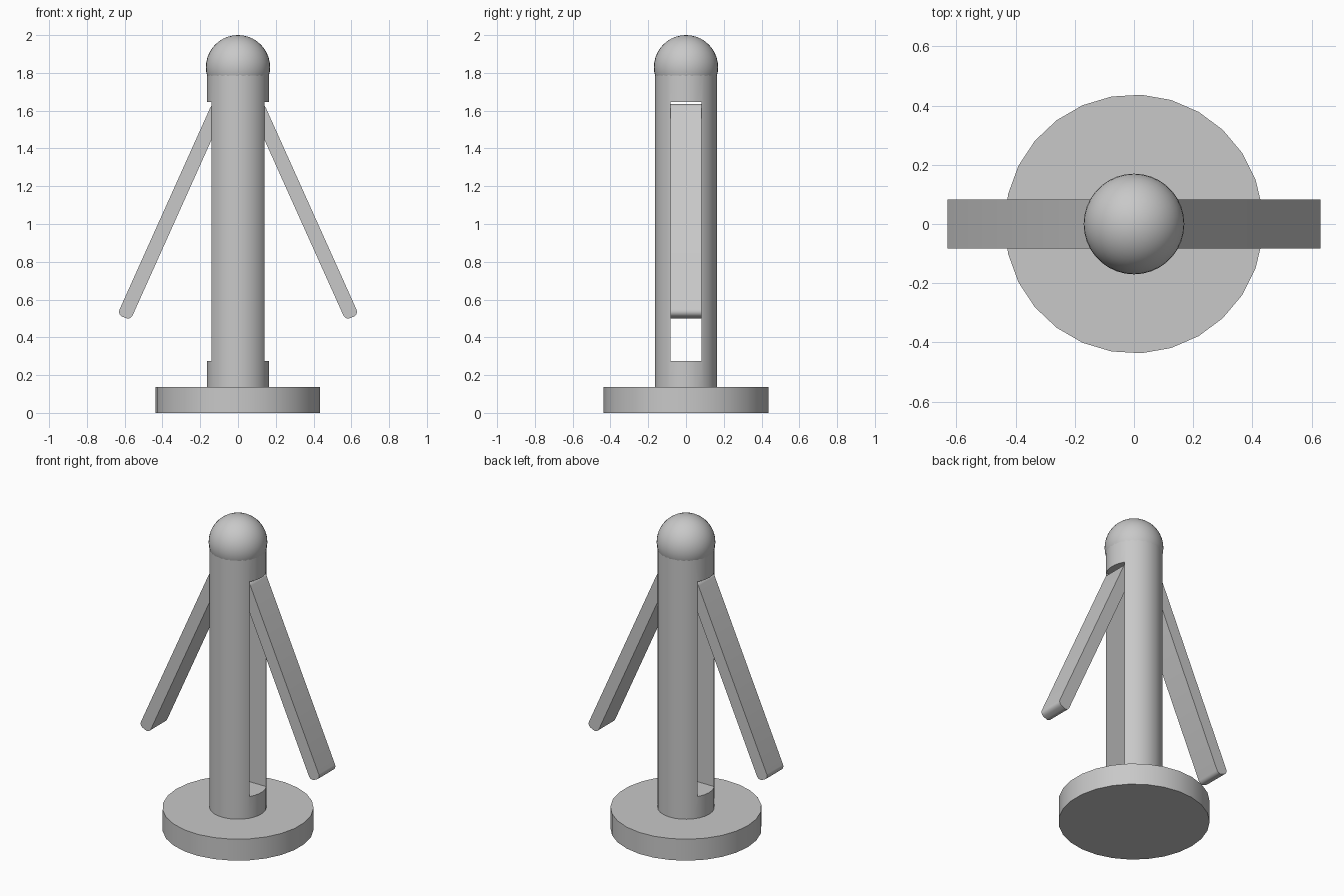
import bpy, bmesh, math
from mathutils import Matrix

if "Cube" in bpy.data.objects:
    bpy.data.objects.remove(bpy.data.objects["Cube"], do_unlink=True)

SIDES = 27
GREY = (0.58, 0.58, 0.58, 1.0)

grey = bpy.data.materials.new("plain_grey")
grey.use_nodes = True
grey.diffuse_color = GREY
grey.node_tree.nodes["Principled BSDF"].inputs["Base Color"].default_value = GREY


def finish(name, bm):
    """Turn a bmesh into a named grey object."""
    mesh = bpy.data.meshes.new(name)
    bm.to_mesh(mesh)
    bm.free()
    obj = bpy.data.objects.new(name, mesh)
    bpy.context.collection.objects.link(obj)
    mesh.materials.append(grey)
    return obj


def activate(obj):
    bpy.ops.object.select_all(action='DESELECT')
    obj.select_set(True)
    bpy.context.view_layer.objects.active = obj


def smooth(obj):
    activate(obj)
    bpy.ops.object.shade_smooth_by_angle(angle=math.radians(32))


def cylinder(name, radius, z0, z1):
    bm = bmesh.new()
    place = Matrix.Translation((0, 0, (z0 + z1) / 2)) @ Matrix.Rotation(math.pi / 2, 4, 'Z')
    bmesh.ops.create_cone(bm, cap_ends=True, segments=SIDES, radius1=radius,
                          radius2=radius, depth=z1 - z0, matrix=place)
    return finish(name, bm)


def box(size, centre=(0, 0, 0)):
    bm = bmesh.new()
    bmesh.ops.create_cube(bm, size=1, matrix=Matrix.Translation(centre) @ Matrix.Diagonal((*size, 1)))
    return bm


# Round base
smooth(cylinder("base", 0.437, 0, 0.137))

# Column with a slot cut right through from side to side
column = cylinder("column", 0.164, 0.13, 1.83)
cutter = finish("slot_cutter", box((1, 0.166, 1.37), (0, 0, 0.96)))
cutter.hide_render = True
slot = column.modifiers.new("slot", 'BOOLEAN')
slot.operation = 'DIFFERENCE'
slot.solver = 'EXACT'
slot.object = cutter
activate(column)
bpy.ops.object.modifier_apply(modifier=slot.name)
bpy.data.objects.remove(cutter, do_unlink=True)
smooth(column)

# Ball head
bm = bmesh.new()
bmesh.ops.create_uvsphere(bm, u_segments=36, v_segments=20, radius=0.17,
                          matrix=Matrix.Translation((0, 0, 1.83)))
smooth(finish("head", bm))

# Sloping arms with rounded ends
for name, side in (("left_arm", 1), ("right_arm", -1)):
    bm = box((0.076, 0.164, 1.23))
    ends = [e for e in bm.edges if abs(e.verts[0].co.y - e.verts[1].co.y) > 0.1]
    bmesh.ops.bevel(bm, geom=ends, offset=0.028, segments=5, profile=0.5, affect='EDGES')
    tilt = Matrix.Rotation(math.radians(-24.2 * side), 4, 'Y')
    bm.transform(Matrix.Translation((0.352 * side, 0, 1.067)) @ tilt)
    smooth(finish(name, bm))
